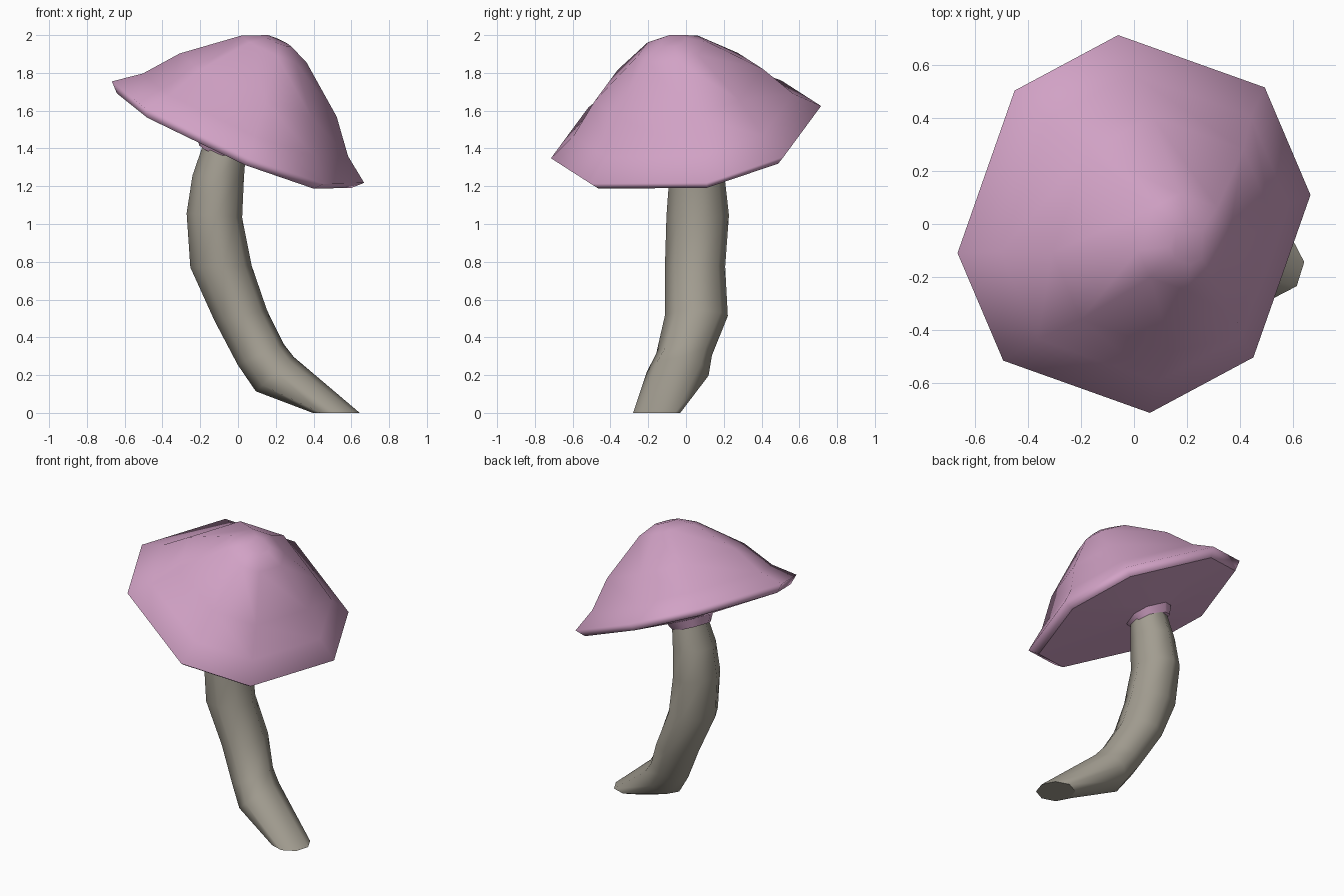
import bpy, bmesh, math
from mathutils import Vector

if "Cube" in bpy.data.objects:
    bpy.data.objects.remove(bpy.data.objects["Cube"])


def material(name, color):
    m = bpy.data.materials.new(name)
    m.diffuse_color = (*color, 1)
    m.use_nodes = True
    m.node_tree.nodes["Principled BSDF"].inputs["Base Color"].default_value = m.diffuse_color
    return m


def loft(name, rings, mat, sharp):
    """Skin equal-length vertex rings, close both ends, crease the sharp rings."""
    bm = bmesh.new()
    loops = [[bm.verts.new(p) for p in ring] for ring in rings]
    for a, b in zip(loops, loops[1:]):
        for i in range(len(a)):
            j = (i + 1) % len(a)
            bm.faces.new((a[i], a[j], b[j], b[i]))
    bm.faces.new(loops[0])
    bm.faces.new(loops[-1])
    bmesh.ops.recalc_face_normals(bm, faces=bm.faces)
    for f in bm.faces:
        f.smooth = True
    for k in sharp:
        for i, v in enumerate(loops[k]):
            bm.edges.get((v, loops[k][i - 1])).smooth = False
    mesh = bpy.data.meshes.new(name)
    bm.to_mesh(mesh)
    bm.free()
    ob = bpy.data.objects.new(name, mesh)
    bpy.context.collection.objects.link(ob)
    mesh.materials.append(mat)
    return ob


# Cap: irregular octagon rim in a tilted plane, lofted along the plane normal
SX, SY = -0.428, 0.1575
NORMAL = Vector((-SX, -SY, 1)).normalized()
CENTRE = Vector((0, 0, 1.4865))
outline = [(0.668, 0.11), (0.495, 0.517), (-0.06, 0.715), (-0.452, 0.505)]
outline += [(-x, -y) for x, y in outline]


def in_plane(x, y):
    return Vector((x, y, SX * x + SY * y))


def cap_ring(scale, height, offset=(0, 0)):
    base = CENTRE + in_plane(*offset) + NORMAL * height
    return [base + in_plane(x, y) * scale for x, y in outline]


# crown, skirt, rim, lip, shallow underside, then a collar around the stem
neck = (-0.035, 0.045)
cap_rings = [cap_ring(0.108, 0.532), cap_ring(0.258, 0.485), cap_ring(0.622, 0.274),
             cap_ring(0.814, 0.10), cap_ring(1, 0), cap_ring(0.93, -0.05),
             cap_ring(0.21, -0.095, neck), cap_ring(0.17, -0.15, neck)]
cap = loft("cap", cap_rings, material("cap_pink", (0.64, 0.36, 0.56)), (5, 6, 7))
soften = cap.modifiers.new("soft_rim", 'WEIGHTED_NORMAL')
soften.keep_sharp = True

# Stem: eight-sided tube; each section is centre, x-z direction, radii
sections = [((0.52, -0.155, 0.0), (1, 0), 0.125, 0.125),
            ((0.195, -0.045, 0.205), (0.2, 0.18), 0.136, 0.165),
            ((0.12, -0.01, 0.31), (0.24, 0.11), 0.134, 0.148),
            ((0.015, 0.055, 0.515), (0.97, 0.2), 0.142, 0.167),
            ((-0.09, 0.048, 0.775), (1, 0.03), 0.163, 0.16),
            ((-0.125, 0.062, 1.045), (1, -0.08), 0.148, 0.166),
            ((-0.105, 0.058, 1.25), (0.99, -0.04), 0.137, 0.147),
            ((-0.06, 0.06, 1.44), (0.92, -0.39), 0.112, 0.115)]
stem = []
for c, d, rx, ry in sections:
    u = Vector((d[0], 0, d[1])).normalized() * rx
    v = Vector((0, ry, 0))
    angles = [math.radians(5 + 45 * i) for i in range(8)]
    stem.append([Vector(c) + u * math.cos(a) + v * math.sin(a) for a in angles])
loft("stem", stem, material("stem_grey", (0.36, 0.335, 0.28)), (0, 7))
